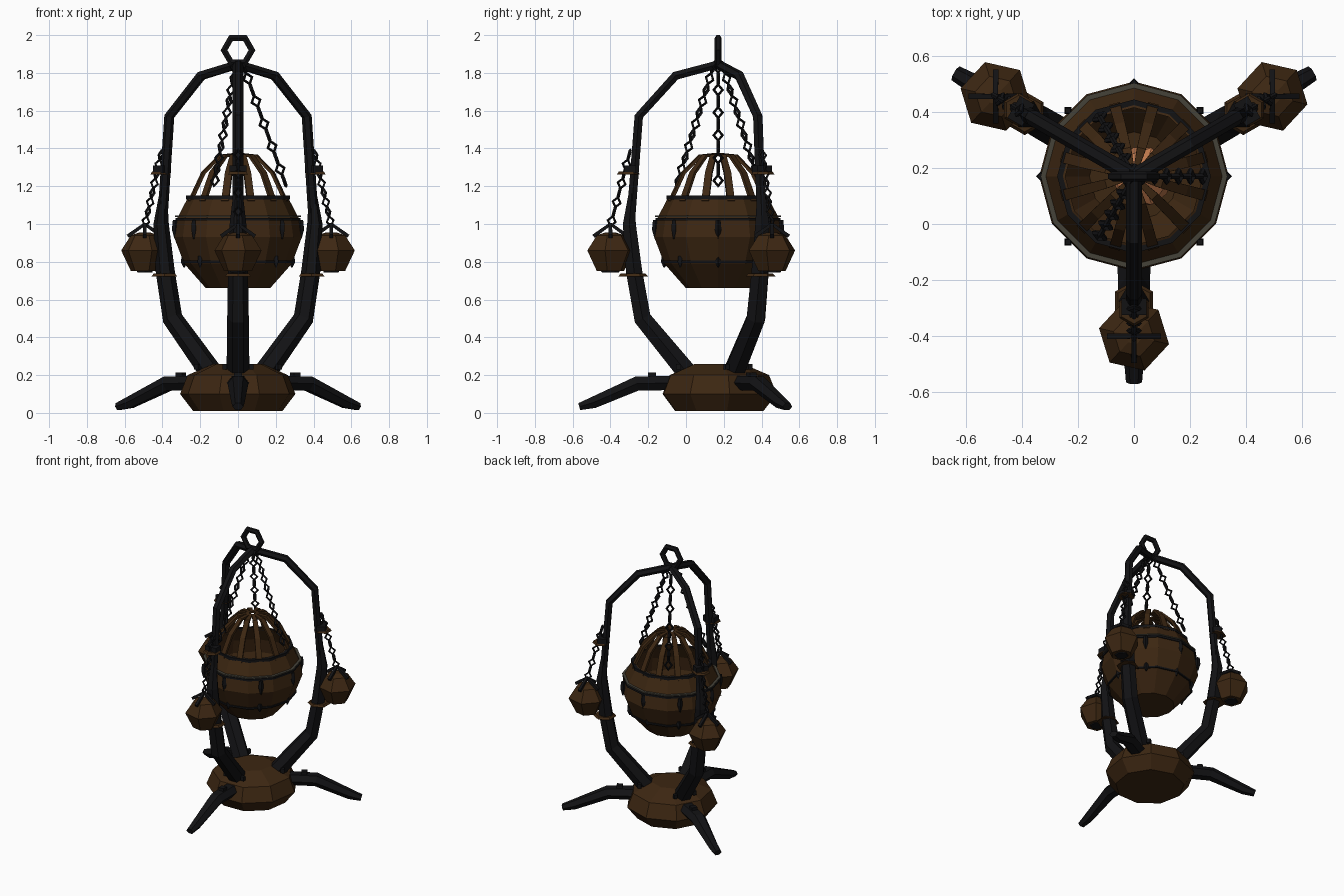
import bpy, bmesh, math
from mathutils import Matrix, Vector

if "Cube" in bpy.data.objects:
    bpy.data.objects.remove(bpy.data.objects["Cube"])

AXIS = Matrix.Translation((0, 0.17, 0))          # vertical axis of the stand
ARMS = [math.radians(a) for a in (30, 150, 270)]  # directions of the three arms


def material(name, col):
    m = bpy.data.materials.new(name)
    m.diffuse_color = (*col, 1)
    m.use_nodes = True
    m.node_tree.nodes["Principled BSDF"].inputs["Base Color"].default_value = m.diffuse_color
    return m


IRON = material("black iron", (0.006, 0.006, 0.007))
BROWN = material("dark brown", (0.046, 0.020, 0.006))
GLOW = material("ember orange", (0.50, 0.18, 0.07))
DULL = material("dull olive", (0.06, 0.055, 0.04))


def turn(a):
    return AXIS @ Matrix.Rotation(a, 4, 'Z')


def finish(name, bm, mat):
    bmesh.ops.recalc_face_normals(bm, faces=bm.faces)
    me = bpy.data.meshes.new(name)
    bm.to_mesh(me)
    bm.free()
    me.materials.append(mat)
    ob = bpy.data.objects.new(name, me)
    bpy.context.collection.objects.link(ob)
    return ob


def lathe(bm, prof, n, mat, closed=False, phase=0.0):
    """Spin an (r, z) profile in n steps; closed profiles make rings."""
    rows = []
    for r, z in prof:
        rows.append([bm.verts.new(mat @ Vector((r * math.cos(phase + math.tau * i / n),
                                                r * math.sin(phase + math.tau * i / n), z)))
                     for i in range(n)])
    for k in range(len(rows) if closed else len(rows) - 1):
        a, b = rows[k], rows[(k + 1) % len(rows)]
        for i in range(n):
            j = (i + 1) % n
            bm.faces.new((a[i], a[j], b[j], b[i]))
    if not closed:
        bm.faces.new(rows[0][::-1])
        bm.faces.new(rows[-1])


def sweep(bm, pts, mat, n=6):
    """Bar along (r, z, half thickness, half width) points in a radial plane."""
    rows = []
    for k, (r, z, h, w) in enumerate(pts):
        p, q = pts[max(k - 1, 0)], pts[min(k + 1, len(pts) - 1)]
        t = Vector((q[0] - p[0], 0, q[1] - p[1])).normalized()
        nrm = Vector((-t.z, 0, t.x))
        row = []
        for i in range(n):
            a = math.tau * (i + 0.5) / n
            s = 1.414 if n == 4 else 1.1
            row.append(bm.verts.new(mat @ (Vector((r, 0, z)) + nrm * h * s * math.cos(a)
                                           + Vector((0, w * s * math.sin(a), 0)))))
        rows.append(row)
    for a, b in zip(rows, rows[1:]):
        for i in range(n):
            j = (i + 1) % n
            bm.faces.new((a[i], a[j], b[j], b[i]))
    bm.faces.new(rows[0][::-1])
    bm.faces.new(rows[-1])


def box(bm, mat, loc, size):
    bmesh.ops.create_cube(bm, size=1, matrix=mat @ Matrix.Translation(loc)
                          @ Matrix.Diagonal((*size, 1)))


def chain(bm, mat, p, q, count, size):
    """Diamond links, every other one turned a quarter."""
    p, q = Vector(p), Vector(q)
    along = (q - p).to_track_quat('X', 'Z').to_matrix().to_4x4()
    t = size * 0.26
    prof = [(size, 0), (size - t, t), (size - 2 * t, 0), (size - t, -t)]
    for i in range(count):
        m = (mat @ Matrix.Translation(p.lerp(q, (i + 0.5) / count)) @ along
             @ Matrix.Rotation(math.pi / 2 * (i % 2), 4, 'X')
             @ Matrix.Diagonal((1.1, 0.85, 1, 1)))
        lathe(bm, prof, 4, m, True)


# Faceted base
bm = bmesh.new()
lathe(bm, [(0.24, 0.01), (0.31, 0.10), (0.27, 0.20), (0.13, 0.26)], 9, AXIS, phase=0.2)
finish("base", bm, BROWN)

# Feet and their studs
bm = bmesh.new()
for a in ARMS:
    sweep(bm, [(0.18, 0.16, 0.04, 0.055), (0.43, 0.155, 0.04, 0.05),
               (0.66, 0.055, 0.032, 0.032), (0.735, 0.033, 0.02, 0.026)], turn(a))
    box(bm, turn(a), (0.35, 0, 0.2), (0.04, 0.04, 0.03))
    for s in (-0.07, 0.07):
        box(bm, turn(a), (0.21, s, 0.245), (0.025, 0.025, 0.03))
finish("feet", bm, IRON)

# Thick lower arms, then thin upper arms meeting at the top
bm = bmesh.new()
for a in ARMS:
    sweep(bm, [(0.17, 0.22, 0.055, 0.055), (0.40, 0.50, 0.048, 0.052),
               (0.445, 0.75, 0.045, 0.048), (0.47, 1.00, 0.036, 0.04),
               (0.455, 1.19, 0.014, 0.02)], turn(a))
finish("lower_arms", bm, IRON)
bm = bmesh.new()
for a in ARMS:
    sweep(bm, [(0.46, 1.05, 0.024, 0.026), (0.42, 1.57, 0.024, 0.026),
               (0.225, 1.785, 0.024, 0.026), (0.0, 1.845, 0.022, 0.026)], turn(a))
finish("upper_arms", bm, IRON)

# Collar plates on the arms
bm = bmesh.new()
for a in ARMS:
    for r, z, rad in ((0.475, 1.27, 0.06), (0.45, 0.73, 0.078)):
        lathe(bm, [(rad, -0.007), (rad * 0.85, 0.007)], 6,
              turn(a) @ Matrix.Translation((r, 0, z)))
finish("collars", bm, BROWN)

# Hanging ring on top
bm = bmesh.new()
lathe(bm, [(0.092, -0.009), (0.092, 0.009), (0.075, 0.018), (0.056, 0.009),
           (0.056, -0.009), (0.075, -0.018)], 6,
      AXIS @ Matrix.Translation((0, 0, 1.92)) @ Matrix.Rotation(math.pi / 2, 4, 'X'), True)
finish("top_ring", bm, IRON)

# Hollow fire bowl
bm = bmesh.new()
outer = [(0.17, 0.66), (0.285, 0.79), (0.338, 0.93), (0.322, 1.03), (0.265, 1.14)]
lathe(bm, outer + [(r - 0.02, z + 0.01) for r, z in outer[::-1]], 12, AXIS, True)
lathe(bm, [(0.17, 0.66), (0.16, 0.68)], 12, AXIS)
finish("bowl", bm, BROWN)

# Cage ribs over the bowl and the cap joining them
bm = bmesh.new()
for i in range(12):
    sweep(bm, [(0.262, 1.12, 0.008, 0.02), (0.19, 1.27, 0.008, 0.019),
               (0.10, 1.36, 0.008, 0.016), (0.02, 1.37, 0.006, 0.008)],
          turn(math.tau * (i + 0.5) / 12), 4)
finish("cage_ribs", bm, BROWN)

# Hoops around the bowl
for name, mat, hoops in (
        ("iron_hoops", IRON, ((0.266, 1.14, 0.010), (0.323, 1.025, 0.007), (0.29, 0.80, 0.006))),
        ("dull_hoop", DULL, ((0.325, 1.04, 0.004),))):
    bm = bmesh.new()
    for r, z, h in hoops:
        lathe(bm, [(r + 0.008, z - h), (r + 0.008, z + h), (r - 0.012, z + h),
                   (r - 0.012, z - h)], 12, AXIS, True)
    finish(name, bm, mat)

# Pointed fasteners around the bowl
bm = bmesh.new()
for i in range(8):
    for r, z, h in ((0.332, 0.97, 0.05), (0.285, 0.80, 0.03)):
        lathe(bm, [(0.004, -h), (0.018, 0), (0.013, h)], 4,
              turn(math.tau * i / 8) @ Matrix.Translation((r, 0, z)))
finish("fasteners", bm, IRON)

# Embers inside
bm = bmesh.new()
bmesh.ops.create_icosphere(bm, subdivisions=1, radius=0.12,
                           matrix=Matrix.Translation((0.03, 0.17, 0.85)))
finish("embers", bm, GLOW)

# Chains holding the bowl
bm = bmesh.new()
for a in (0, math.tau / 3, -math.tau / 3):
    chain(bm, turn(a), (0.02, 0, 1.86), (0.255, 0, 1.20), 11, 0.037)
finish("bowl_chains", bm, IRON)

# Small hanging pots with chains and iron crosses
pots, iron = bmesh.new(), bmesh.new()
for a in ARMS:
    at = turn(a) @ Matrix.Translation((0.57, 0, 0))
    lathe(pots, [(0.075, 0.75), (0.128, 0.86), (0.075, 0.94), (0.03, 0.955)], 6, at, phase=0.3)
    lathe(iron, [(0.045, 0.743), (0.05, 0.752)], 6, at)
    chain(iron, turn(a), (0.465, 0, 1.39), (0.57, 0, 0.99), 8, 0.033)
    straight = Matrix.Translation(at.translation)
    for b in range(4):
        sweep(iron, [(0.0, 1.0, 0.008, 0.009), (0.09, 0.935, 0.01, 0.01)],
              straight @ Matrix.Rotation(b * math.pi / 2, 4, 'Z'), 4)
    # hook holding the chain on the arm
    box(iron, turn(a), (0.465, 0, 1.29), (0.06, 0.09, 0.04))
finish("pots", pots, BROWN)
finish("pot_chains", iron, IRON)
